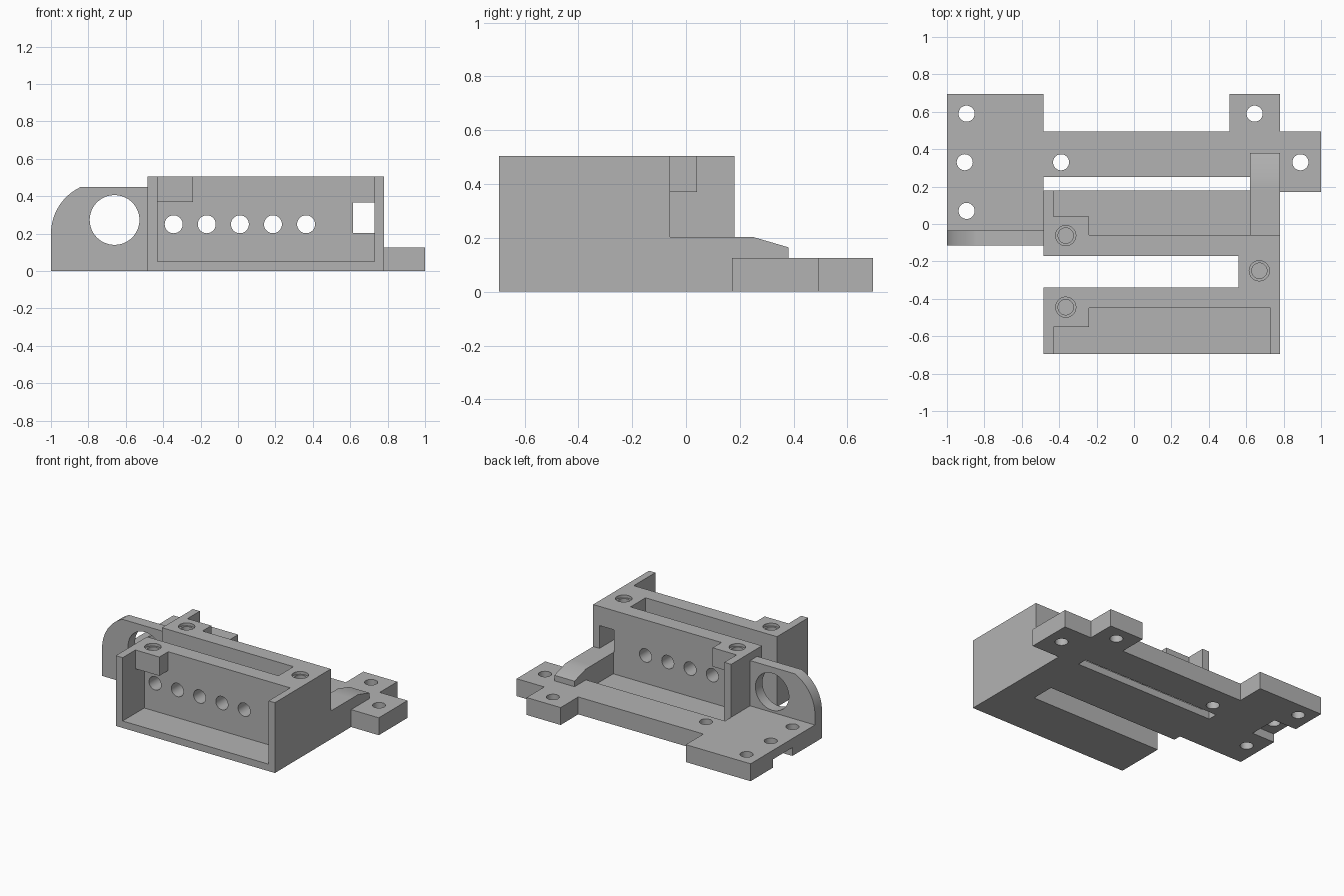
import bpy, bmesh, math
from mathutils import Vector

if "Cube" in bpy.data.objects:
    bpy.data.objects.remove(bpy.data.objects["Cube"], do_unlink=True)

grey = bpy.data.materials.new("plain grey")
grey.use_nodes = True
COLOUR = (0.45, 0.45, 0.45, 1)
grey.diffuse_color = COLOUR
grey.node_tree.nodes["Principled BSDF"].inputs["Base Color"].default_value = COLOUR


def prism(name, outline, axis, lo, hi):
    """Extrude a 2D outline along x (y,z), y (x,z) or z (x,y)."""
    place = {"x": lambda a, b, t: (t, a, b),
             "y": lambda a, b, t: (a, t, b),
             "z": lambda a, b, t: (a, b, t)}[axis]
    bm = bmesh.new()
    face = bm.faces.new([bm.verts.new(place(a, b, lo)) for a, b in outline])
    ext = bmesh.ops.extrude_face_region(bm, geom=[face])
    verts = [g for g in ext["geom"] if isinstance(g, bmesh.types.BMVert)]
    bmesh.ops.translate(bm, verts=verts, vec=Vector(place(0, 0, hi - lo)))
    bmesh.ops.recalc_face_normals(bm, faces=bm.faces)
    mesh = bpy.data.meshes.new(name)
    bm.to_mesh(mesh)
    bm.free()
    mesh.materials.append(grey)
    ob = bpy.data.objects.new(name, mesh)
    bpy.context.collection.objects.link(ob)
    return ob


def box(name, x0, x1, y0, y1, z0, z1):
    return prism(name, [(x0, y0), (x1, y0), (x1, y1), (x0, y1)], "z", z0, z1)


def rod(a, b, r, axis, lo, hi, n=40):
    ring = [(a + r * math.cos(math.tau * i / n), b + r * math.sin(math.tau * i / n))
            for i in range(n)]
    return prism("cutter", ring, axis, lo, hi)


def activate(ob):
    bpy.ops.object.select_all(action="DESELECT")
    ob.select_set(True)
    bpy.context.view_layer.objects.active = ob


def carve(ob, cutters):
    activate(ob)
    for c in cutters:
        c.hide_render = True
        mod = ob.modifiers.new("cut", "BOOLEAN")
        mod.operation, mod.solver, mod.object = "DIFFERENCE", "EXACT", c
        bpy.ops.object.modifier_apply(modifier=mod.name)
        bpy.data.objects.remove(c, do_unlink=True)


# Mounting plate with ears, screw holes and a cable notch underneath
plate = prism("mounting_plate", [
    (-1, -0.035), (-0.485, -0.035), (-0.485, 0.25), (0.78, 0.25), (0.78, 0.17),
    (1, 0.17), (1, 0.495), (0.78, 0.495), (0.78, 0.695), (0.51, 0.695),
    (0.51, 0.495), (-0.485, 0.495), (-0.485, 0.695), (-1, 0.695)], "z", 0, 0.125)
plate_holes = [(-0.895, 0.59), (-0.905, 0.33), (-0.895, 0.07),
               (-0.39, 0.33), (0.645, 0.59), (0.89, 0.33)]
carve(plate, [box("cutter", -1.1, -0.82, 0.22, 0.44, -0.1, 0.06)]
      + [rod(x, y, 0.043, "z", -0.1, 0.2) for x, y in plate_holes])

# Upright ring bracket with one rounded shoulder
R = 0.275
arc = [(-1 + R - R * math.cos(t), 0.2 + R * math.sin(t))
       for t in (math.radians(65.3) * i / 14 for i in range(15))]
bracket = prism("ring_bracket", [(-0.485, 0), (-1, 0)] + arc + [(-0.485, 0.45)],
                "y", -0.115, -0.035)
carve(bracket, [rod(-0.66, 0.273, 0.133, "y", -0.2, 0.1, 56)])

# Double cradle: U-shaped block, hollowed from the front and the back
cradle = prism("cradle", [
    (-0.485, -0.695), (0.78, -0.695), (0.78, 0.18), (-0.485, 0.18),
    (-0.485, -0.17), (0.56, -0.17), (0.56, -0.34), (-0.485, -0.34)], "z", 0, 0.505)


def pocket(wall, boss, outer, right):
    """Upper part of a recess, leaving the corner boss standing."""
    return prism("cutter", [(-0.43, outer), (right, outer), (right, wall),
                            (-0.24, wall), (-0.24, boss), (-0.43, boss)],
                 "z", 0.37, 0.6)


cuts = [box("cutter", -0.43, 0.73, -0.8, -0.45, 0.05, 0.37),
        pocket(-0.45, -0.55, -0.8, 0.73),
        box("cutter", -0.43, 0.62, -0.06, 0.3, 0.05, 0.37),
        box("cutter", 0.6, 0.9, -0.06, 0.3, 0.203, 0.37),
        pocket(-0.06, 0.04, 0.3, 0.9),
        box("cutter", 0.615, 0.73, -0.5, 0.1, 0.203, 0.367)]
cuts += [rod(0.01 + 0.177 * i, 0.25, 0.048, "y", -0.6, 0.1) for i in range(-2, 3)]
# Stepped screw holes in the top
for x, y in [(-0.365, -0.062), (-0.365, -0.445), (0.67, -0.25)]:
    cuts += [rod(x, y, 0.054, "z", 0.485, 0.6), rod(x, y, 0.041, "z", 0.372, 0.6)]
carve(cradle, cuts)

# Sloped arm that bridges the gap between cradle and plate
arm = prism("sloped_arm", [
    (0.18, 0), (0.25, 0), (0.25, 0.125), (0.38, 0.125), (0.38, 0.165),
    (0.25, 0.203), (0.18, 0.203)], "x", 0.62, 0.78)

# Smooth the round parts and keep the edges sharp
for ob in (plate, bracket, cradle, arm):
    activate(ob)
    bpy.ops.object.shade_smooth_by_angle(angle=math.radians(30))
